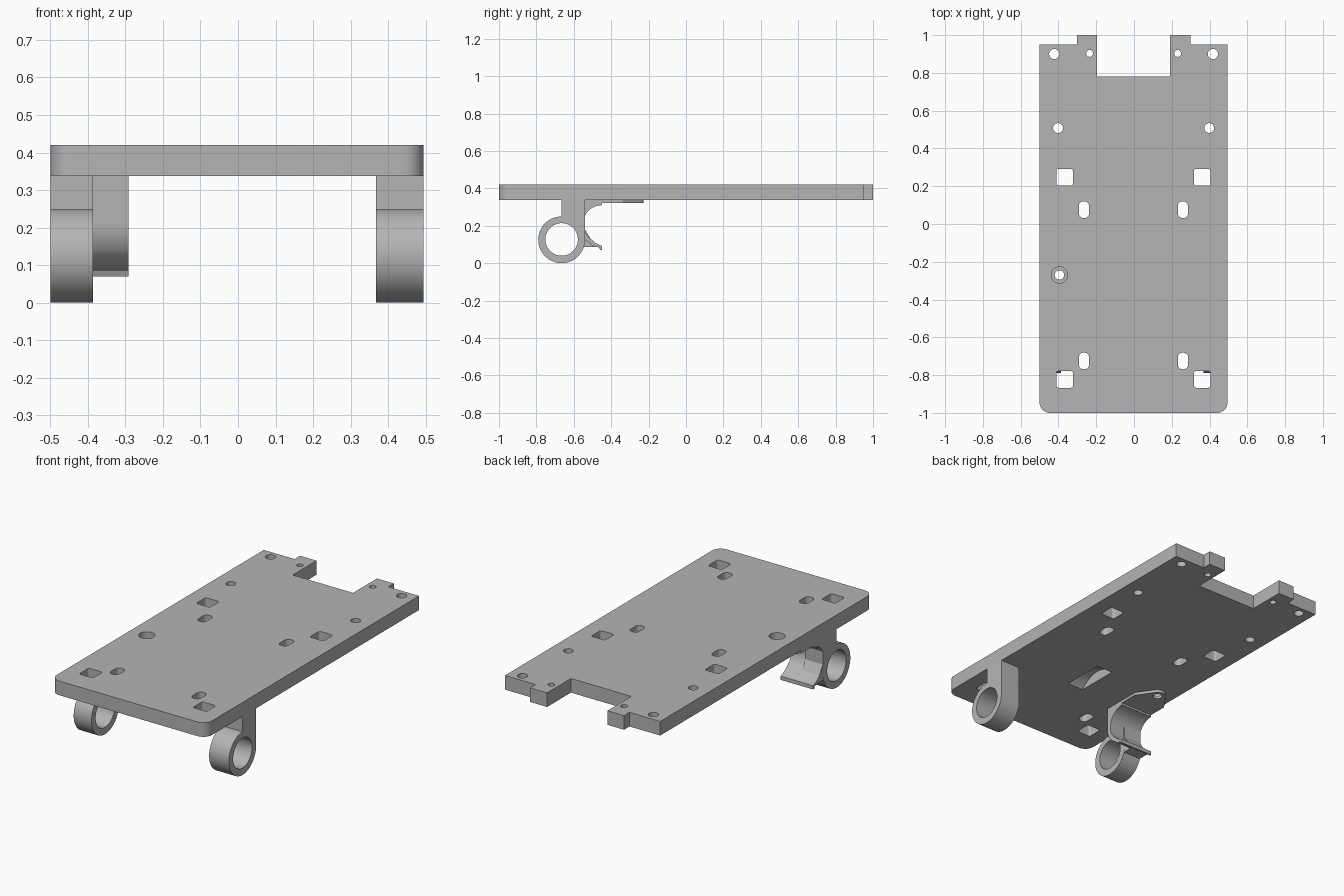
import bpy, bmesh
from math import sin, cos, radians
from mathutils import Vector

if "Cube" in bpy.data.objects:
    bpy.data.objects.remove(bpy.data.objects["Cube"])

grey = bpy.data.materials.new("plain_grey")
grey.use_nodes = True
GREY = (0.46, 0.46, 0.46, 1)
grey.diffuse_color = GREY
grey.node_tree.nodes["Principled BSDF"].inputs["Base Color"].default_value = GREY


def arc(cx, cy, r, a0, a1, n=12):
    angles = [radians(a0 + (a1 - a0) * i / n) for i in range(n + 1)]
    return [(cx + r * cos(a), cy + r * sin(a)) for a in angles]


def circle(cx, cy, r):
    return arc(cx, cy, r, 0, 360, 48)[:-1]


def rounded(cx, cy, w, h, r):
    x, y = w / 2 - r, h / 2 - r
    corners = [(x, y), (-x, y), (-x, -y), (x, -y)]
    return [p for i, (dx, dy) in enumerate(corners)
            for p in arc(cx + dx, cy + dy, r, 90 * i, 90 * i + 90, 5)]


def add_prism(bm, outline, axis, lo, hi):
    """Extrude a closed outline: (x, y) along z, or (y, z) along x."""
    place = (lambda p, t: Vector((p[0], p[1], t))) if axis == "z" else \
            (lambda p, t: Vector((t, p[0], p[1])))
    face = bm.faces.new([bm.verts.new(place(p, lo)) for p in outline])
    top = bmesh.ops.extrude_face_region(bm, geom=[face])["geom"]
    moved = [v for v in top if isinstance(v, bmesh.types.BMVert)]
    bmesh.ops.translate(bm, verts=moved, vec=place((0, 0), hi - lo))


def mesh_object(name, prisms):
    bm = bmesh.new()
    for p in prisms:
        add_prism(bm, *p)
    bmesh.ops.recalc_face_normals(bm, faces=bm.faces)
    mesh = bpy.data.meshes.new(name)
    bm.to_mesh(mesh)
    bm.free()
    ob = bpy.data.objects.new(name, mesh)
    bpy.context.collection.objects.link(ob)
    return ob


def part(name, outline, axis, lo, hi, cuts=()):
    ob = mesh_object(name, [(outline, axis, lo, hi)])
    ob.data.materials.append(grey)
    bpy.ops.object.select_all(action="DESELECT")
    ob.select_set(True)
    bpy.context.view_layer.objects.active = ob
    if cuts:
        cutter = mesh_object(name + "_cutter", cuts)
        cutter.hide_render = True
        cutter.data.materials.append(grey)
        mod = ob.modifiers.new("holes", "BOOLEAN")
        mod.operation, mod.solver, mod.object = "DIFFERENCE", "EXACT", cutter
        bpy.ops.object.modifier_apply(modifier=mod.name)
        bpy.data.objects.remove(cutter)
    bpy.ops.object.shade_smooth_by_angle(angle=radians(30))
    return ob


LEFT, RIGHT = 0.495, -0.5
BOTTOM, TOP = 0.338, 0.42

# Plate outline: rounded front corners, two rear tabs and a rear notch
plate_outline = (
    arc(RIGHT + 0.055, -0.945, 0.055, 180, 270, 8)
    + arc(LEFT - 0.055, -0.945, 0.055, 270, 360, 8)
    + [(LEFT, 0.95), (0.298, 0.95), (0.298, 1), (0.19, 1), (0.19, 0.782),
       (-0.197, 0.782), (-0.197, 1), (-0.303, 1), (-0.303, 0.95), (RIGHT, 0.95)])

# Mirrored screw holes, square windows and strap slots
outlines = [circle(-0.395, -0.27, 0.043)]
for s in (-1, 1):
    outlines += [circle(s * 0.42 - 0.002, 0.9, 0.027),
                 circle(s * 0.233 - 0.002, 0.903, 0.018),
                 circle(s * 0.4 - 0.002, 0.508, 0.026)]
    for y_window, y_slot in ((0.247, 0.076), (-0.823, -0.725)):
        outlines.append(rounded(s * 0.364 - 0.003, y_window, 0.088, 0.088, 0.012))
        outlines.append(rounded(s * 0.262 - 0.003, y_slot, 0.054, 0.088, 0.024))
cuts = [(o, "z", 0.3, 0.5) for o in outlines]

# Shallow curved wheel pocket under the plate
cuts.append((circle(-0.375, 0.24, 0.158), "x", -0.052, 0.052))
part("base_plate", plate_outline, "z", BOTTOM, TOP, cuts)

# Hanging axle rings, each with its column
ring_outline = arc(-0.665, 0.125, 0.125, 90, 360, 48) + [(-0.54, BOTTOM), (-0.665, BOTTOM)]
bore = circle(-0.665, 0.127, 0.087)
for name, lo, hi in (("left_axle_ring", 0.368, LEFT), ("right_axle_ring", RIGHT, -0.386)):
    part(name, ring_outline, "x", lo, hi, [(bore, "x", lo - 0.1, hi + 0.1)])

# Snap clip, open to the rear, behind the right ring
clip_outline = (
    [(-0.575, BOTTOM)] + arc(-0.45, 0.21, 0.125, 180, 220, 10)
    + [(-0.49, 0.086), (-0.465, 0.085), (-0.459, 0.07), (-0.45, 0.07),
       (-0.45, 0.092), (-0.485, 0.108)]
    + arc(-0.45, 0.21, 0.1, 240, 90, 30) + [(-0.45, BOTTOM)])
part("snap_clip", clip_outline, "x", RIGHT, -0.292)

# Web joining the clip foot to the ring
part("clip_web", [(-0.56, 0.087), (-0.485, 0.087), (-0.503, 0.12), (-0.546, 0.19), (-0.56, 0.19)],
     "x", RIGHT + 0.001, -0.387)

# Tapered screw pad behind the clip
pad_outline = ([(RIGHT, -0.47), (-0.292, -0.47), (-0.292, -0.34)]
               + arc(-0.395, -0.272, 0.046, 40, 140, 16) + [(RIGHT, -0.34)])
part("screw_pad", pad_outline, "z", 0.322, BOTTOM,
     [(circle(-0.395, -0.27, 0.025), "z", 0.25, 0.45)])
